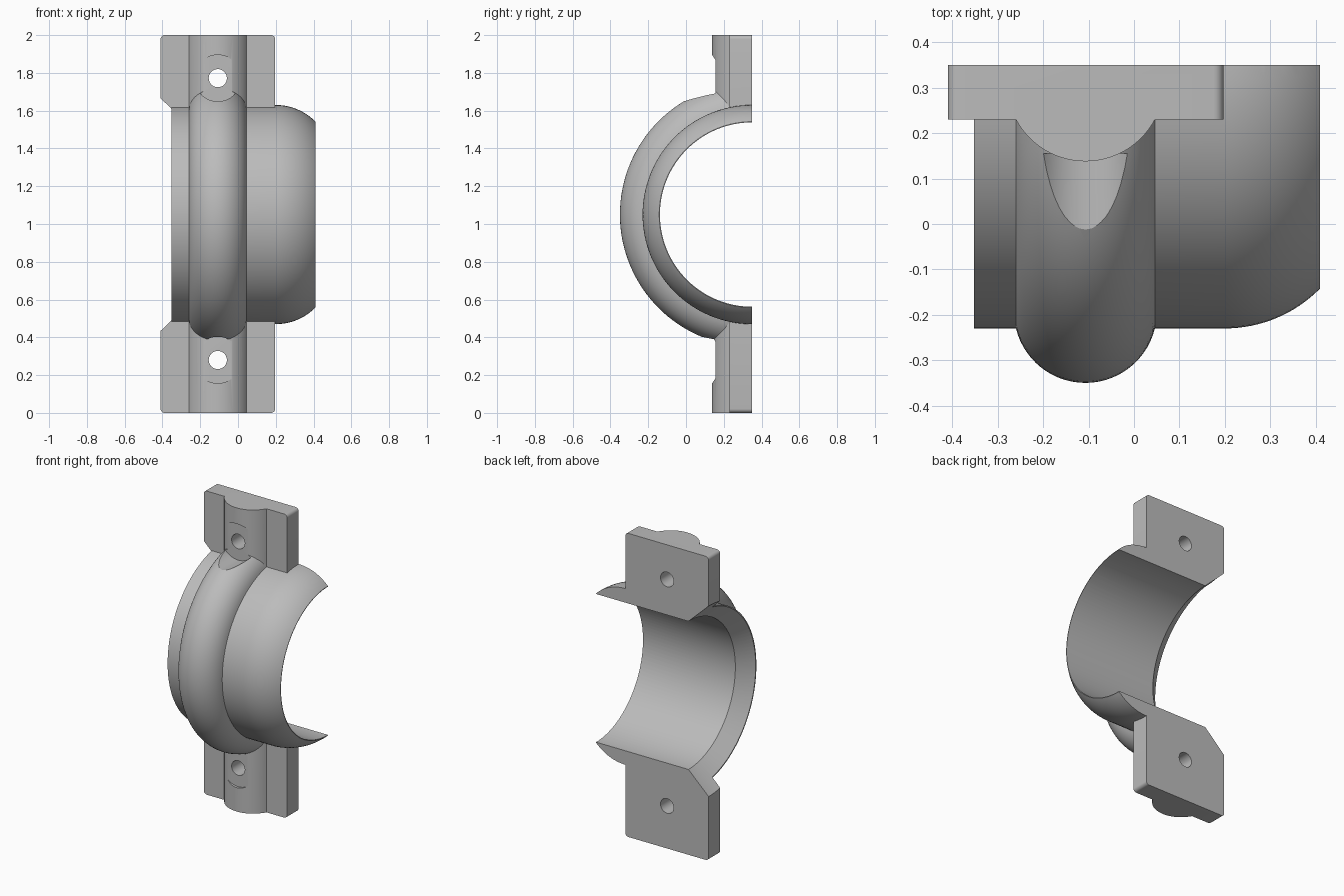
import bpy, bmesh, math
from mathutils import Vector

if "Cube" in bpy.data.objects:
    bpy.data.objects.remove(bpy.data.objects["Cube"], do_unlink=True)

AXIS = Vector((0, 0.35, 1.05))   # bore axis runs along x
MID = -0.107                     # centre of rib, boss and bolt holes
HALF = 0.153                     # half width of rib and boss
INNER, OUTER = 0.488, 0.58

grey = bpy.data.materials.new("plain grey")
grey.use_nodes = True
grey.diffuse_color = (0.5, 0.5, 0.5, 1)
grey.node_tree.nodes["Principled BSDF"].inputs["Base Color"].default_value = (0.5, 0.5, 0.5, 1)


def finish(name, bm):
    bmesh.ops.remove_doubles(bm, verts=bm.verts, dist=1e-5)
    bmesh.ops.recalc_face_normals(bm, faces=bm.faces)
    mesh = bpy.data.meshes.new(name)
    bm.to_mesh(mesh)
    bm.free()
    mesh.materials.append(grey)
    ob = bpy.data.objects.new(name, mesh)
    bpy.context.collection.objects.link(ob)
    return ob


def revolve(name, profile, steps=128):
    """Spin (x, radius) points around the bore axis."""
    bm = bmesh.new()
    vs = [bm.verts.new(AXIS + Vector((x, 0, r))) for x, r in profile]
    es = [bm.edges.new(pair) for pair in zip(vs, vs[1:])]
    bmesh.ops.spin(bm, geom=vs + es, cent=AXIS, axis=(1, 0, 0),
                   angle=math.tau, steps=steps)
    return finish(name, bm)


def extrude(name, points, vec):
    bm = bmesh.new()
    face = bm.faces.new([bm.verts.new(p) for p in points])
    new = bmesh.ops.extrude_face_region(bm, geom=[face])["geom"]
    bmesh.ops.translate(bm, vec=vec, verts=[g for g in new if isinstance(g, bmesh.types.BMVert)])
    return finish(name, bm)


def hump(height, n=28):
    """Circular bulge over the rib width, as (x, rise) pairs."""
    rad = (HALF ** 2 + height ** 2) / (2 * height)
    a = math.asin(HALF / rad)
    angles = [-a + 2 * a * i / n for i in range(n + 1)]
    return [(MID + rad * math.sin(t), rad * math.cos(t) - rad + height) for t in angles]


def disc(z, r, y, n=64):
    return [(MID + r * math.cos(math.tau * i / n), y, z + r * math.sin(math.tau * i / n))
            for i in range(n)]


def combine(target, other, operation):
    mod = target.modifiers.new(operation, 'BOOLEAN')
    mod.object, mod.operation, mod.solver = other, operation, 'EXACT'
    bpy.context.view_layer.objects.active = target
    bpy.ops.object.modifier_apply(modifier=mod.name)
    bpy.data.objects.remove(other, do_unlink=True)


# Ring body with raised rib and a rounded-off end
end_r, run = 0.492, 0.21
drop = OUTER - end_r
nose = (run ** 2 + drop ** 2) / (2 * drop)
sweep = math.asin(run / nose)
profile = [(-0.352, 0), (-0.352, OUTER)]
profile += [(x, OUTER + h) for x, h in hump(0.12)]
for i in range(17):
    t = sweep * i / 16
    profile.append((0.2 + nose * math.sin(t), OUTER - nose + nose * math.cos(t)))
profile.append((0.41, 0))
clamp = revolve("half_clamp", profile)

# Bolting flanges with rounded outer corners, and a bulged boss on each
for inner_z, outer_z in ((1.45, 2.0), (0.6, 0.0)):
    out = 1 if outer_z > inner_z else -1
    fil = 0.022
    pts = [(-0.41, 0.23, inner_z)]
    for cx, start in ((-0.41 + fil, math.pi), (0.197 - fil, math.pi / 2)):
        for i in range(7):
            t = start - math.pi / 2 * i / 6
            pts.append((cx + fil * math.cos(t), 0.23, outer_z + out * fil * (math.sin(t) - 1)))
    pts.append((0.197, 0.23, inner_z))
    combine(clamp, extrude("flange", pts, (0, 0.17, 0)), 'UNION')

    boss_z = inner_z + 0.04
    arc = [(x, 0.23 - h, boss_z) for x, h in hump(0.092)]
    arc += [(MID + HALF, 0.3, boss_z), (MID - HALF, 0.3, boss_z)]
    combine(clamp, extrude("boss", arc, (0, 0, outer_z - boss_z)), 'UNION')

# Bore with a flared mouth
bore = revolve("bore", [(-0.6, 0), (-0.6, 0.808), (-0.263, INNER), (0.6, INNER), (0.6, 0)])
combine(clamp, bore, 'DIFFERENCE')

# Flat split plane at the back
split = extrude("split", [(-1, 0.35, -1), (1, 0.35, -1), (1, 0.35, 3), (-1, 0.35, 3)], (0, 2, 0))
combine(clamp, split, 'DIFFERENCE')

# Spot faces and bolt holes
for z in (1.772, 0.28):
    combine(clamp, extrude("spot_face", disc(z, 0.123, -0.6), (0, 0.755, 0)), 'DIFFERENCE')
    combine(clamp, extrude("bolt_hole", disc(z, 0.048, -0.6), (0, 1.2, 0)), 'DIFFERENCE')

bpy.ops.object.select_all(action='DESELECT')
clamp.select_set(True)
bpy.context.view_layer.objects.active = clamp
bpy.ops.object.shade_smooth_by_angle(angle=math.radians(25))
